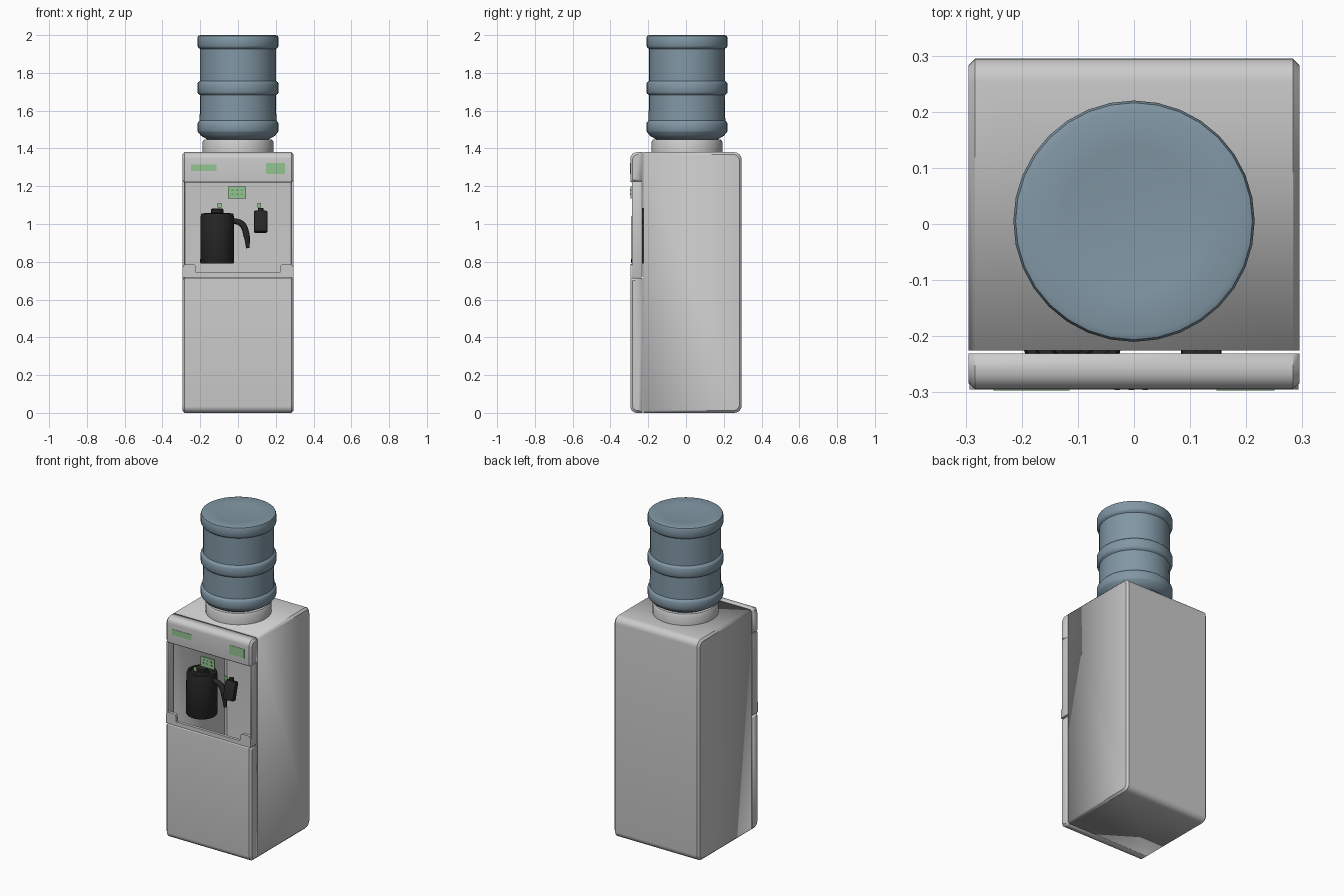
import bpy, bmesh, math
from mathutils import Vector

cube = bpy.data.objects.get("Cube")
if cube:
    bpy.data.objects.remove(cube, do_unlink=True)


def material(name, rgb):
    m = bpy.data.materials.new(name)
    m.use_nodes = True
    m.diffuse_color = (*rgb, 1)
    node = m.node_tree.nodes["Principled BSDF"]
    node.inputs["Base Color"].default_value = (*rgb, 1)
    node.inputs["Roughness"].default_value = 0.5
    return m


GREY = material("cabinet_grey", (0.6, 0.6, 0.6))
BLUE = material("bottle_blue", (0.22, 0.31, 0.375))
BLACK = material("kettle_black", (0.02, 0.02, 0.02))
GREEN = material("label_green", (0.29, 0.56, 0.29))
DARK_GREEN = material("button_green", (0.14, 0.33, 0.14))


def finish(name, bm, mat, angle=30):
    bmesh.ops.recalc_face_normals(bm, faces=bm.faces)
    me = bpy.data.meshes.new(name)
    bm.to_mesh(me)
    bm.free()
    ob = bpy.data.objects.new(name, me)
    bpy.context.collection.objects.link(ob)
    me.materials.append(mat)
    bpy.ops.object.select_all(action="DESELECT")
    ob.select_set(True)
    bpy.context.view_layer.objects.active = ob
    bpy.ops.object.shade_smooth_by_angle(angle=math.radians(angle))
    return ob


def box(name, lo, hi, mat, bevel=0.0):
    bm = bmesh.new()
    bmesh.ops.create_cube(bm, size=1)
    for v in bm.verts:
        v.co = [(a + b) / 2 + c * (b - a) for a, b, c in zip(lo, hi, v.co)]
    if bevel:
        bmesh.ops.bevel(bm, geom=bm.edges[:], offset=bevel, segments=2,
                        profile=0.5, affect="EDGES")
    return finish(name, bm, mat)


def lathe(name, profile, centre, mat, sides=32):
    """Spin (radius, z) pairs about a vertical axis."""
    bm = bmesh.new()
    rings = []
    for r, z in profile:
        if r == 0:
            rings.append([bm.verts.new((*centre, z))] * sides)
            continue
        rings.append([bm.verts.new((centre[0] + r * math.cos(t), centre[1] + r * math.sin(t), z))
                      for t in (math.tau * i / sides for i in range(sides))])
    for a, b in zip(rings, rings[1:]):
        for i in range(sides):
            j = (i + 1) % sides
            quad = list(dict.fromkeys((a[i], a[j], b[j], b[i])))
            bm.faces.new(quad)
    return finish(name, bm, mat, 35)


WIDTH, CHAMFER = 0.295, 0.012


def shell(name, seam, outer, z0, z1, r0, r1):
    """Hollow housing open at y = seam, rounded along its outer edges."""
    sign = 1 if outer > seam else -1

    def outline(inset):
        pts = [(seam, z0 + inset)]
        y = outer - sign * inset
        for z, r, a0 in ((z0 + inset, r0, -90), (z1 - inset, r1, 0)):
            r = max(r - inset * 0.5, 0.003)
            cz = z + r if a0 else z - r
            for k in range(7):
                a = math.radians(a0 + 15 * k)
                pts.append((y - sign * r * (1 - math.cos(a)), cz + r * math.sin(a)))
        return pts + [(seam, z1 - inset)]

    bm = bmesh.new()
    rings = [[bm.verts.new((x, y, z)) for y, z in outline(inset)]
             for x, inset in ((-WIDTH, CHAMFER), (CHAMFER - WIDTH, 0),
                              (WIDTH - CHAMFER, 0), (WIDTH, CHAMFER))]
    for a, b in zip(rings, rings[1:]):
        for i in range(len(a) - 1):
            bm.faces.new((a[i], a[i + 1], b[i + 1], b[i]))
    bm.faces.new(rings[0])
    bm.faces.new(rings[-1])
    ob = finish(name, bm, GREY)
    # Make sure the skin faces away from the hollow
    me = ob.data
    mid = Vector((0, (seam + outer) / 2, (z0 + z1) / 2))
    cap = me.polygons[len(me.polygons) - 1]
    if cap.normal.dot(cap.center - mid) < 0:
        me.flip_normals()
    mod = ob.modifiers.new("wall", "SOLIDIFY")
    mod.thickness = 0.005
    mod.offset = -1
    return ob


# Cabinet housings
shell("cabinet_body", -0.225, 0.295, 0, 1.38, 0.04, 0.04)
shell("lower_door", -0.231, -0.295, 0, 0.714, 0.035, 0.006)
shell("top_header", -0.231, -0.295, 1.22, 1.38, 0.01, 0.035)

# Slim side frames of the niche
for side, s in (("right", -1), ("left", 1)):
    xs = sorted((s * 0.283, s * 0.295))
    box(side + "_niche_frame", (xs[0], -0.286, 0.717), (xs[1], -0.231, 1.225), GREY, 0.003)

# Drip tray lip with a raised ear at each side
half = [(0.222, 0.742), (0.222, 0.77), (0.227, 0.783), (0.237, 0.788),
        (0.275, 0.788), (0.287, 0.783), (0.293, 0.77), (0.293, 0.717)]
bm = bmesh.new()
face = bm.faces.new([bm.verts.new((x, -0.295, z)) for x, z in
                     half + [(-x, z) for x, z in reversed(half)]])
ext = bmesh.ops.extrude_face_region(bm, geom=[face])
for v in ext["geom"]:
    if isinstance(v, bmesh.types.BMVert):
        v.co.y += 0.018
finish("tray_lip", bm, GREY)

# Bottle seat and bottle
AXIS = (0, 0.005)
lathe("bottle_collar", [(0, 1.375), (0.187, 1.375), (0.187, 1.435), (0.18, 1.447),
                        (0.15, 1.447), (0.14, 1.42), (0, 1.42)], AXIS, GREY)


def band(z0, z1, r, neck):
    return [(neck, z0 - 0.008), (r - 0.004, z0), (r, z0 + 0.008),
            (r, z1 - 0.008), (r - 0.004, z1), (neck, z1 + 0.008)]


profile = [(0, 1.44), (0.15, 1.44), (0.175, 1.455), (0.198, 1.468)]
profile += band(1.485, 1.54, 0.215, 0.203)
profile += band(1.69, 1.75, 0.215, 0.201)
profile += band(1.935, 2.02, 0.215, 0.201)[:3]
profile += [(0.215, 1.985), (0.211, 1.996), (0.2, 2.0), (0.13, 1.993), (0, 1.985)]
lathe("water_bottle", profile, AXIS, BLUE)

# Kettle with lid and handle
KX, KY = -0.11, -0.2
lathe("kettle", [(0, 0.79), (0.086, 0.79), (0.09, 0.796), (0.088, 1.04), (0.084, 1.055),
                 (0.07, 1.057), (0.066, 1.045), (0.045, 1.045), (0.04, 1.057),
                 (0.032, 1.06), (0.032, 1.078), (0.026, 1.082), (0, 1.082)],
      (KX, KY), BLACK)
curve = bpy.data.curves.new("kettle_handle", "CURVE")
curve.dimensions = "3D"
curve.bevel_depth = 0.016
curve.bevel_resolution = 3
curve.use_fill_caps = True
spline = curve.splines.new("BEZIER")
path = [(-0.035, 1.02, 0.9), (0.02, 1.0, 1.1), (0.045, 0.94, 1.1), (0.052, 0.872, 0.6)]
spline.bezier_points.add(len(path) - 1)
for p, (x, z, r) in zip(spline.bezier_points, path):
    p.co = (x, KY, z)
    p.radius = r
    p.handle_left_type = p.handle_right_type = "AUTO"
curve.materials.append(BLACK)
bpy.context.collection.objects.link(bpy.data.objects.new("kettle_handle", curve))

# Push lever tap, tilted forward at the bottom
lever = box("tap_lever", (-0.036, -0.018, -0.058), (0.036, 0.018, 0.058), BLACK, 0.008)
lever.location = (0.12, -0.245, 1.012)
lever.rotation_euler.x = math.radians(-14)
lathe("tap_nozzle", [(0, 1.055), (0.014, 1.055), (0.014, 1.085), (0, 1.085)],
      (0.12, -0.235), BLACK, 16)

# Header labels
box("name_plate", (-0.25, -0.297, 1.28), (-0.115, -0.293, 1.315), GREEN)
box("info_label", (0.147, -0.297, 1.265), (0.25, -0.293, 1.322), GREEN)

# Control display, its buttons and the tap indicators
box("control_display", (-0.053, -0.294, 1.135), (0.042, -0.287, 1.198), GREEN)
for i in range(3):
    for j in range(2):
        x, z = -0.03 + 0.025 * i, 1.158 + 0.02 * j
        box("display_button", (x - 0.005, -0.296, z - 0.004),
            (x + 0.005, -0.293, z + 0.004), DARK_GREEN)
for x in (-0.098, 0.112):
    box("tap_indicator", (x - 0.01, -0.284, 1.087), (x + 0.01, -0.277, 1.112), GREEN)
